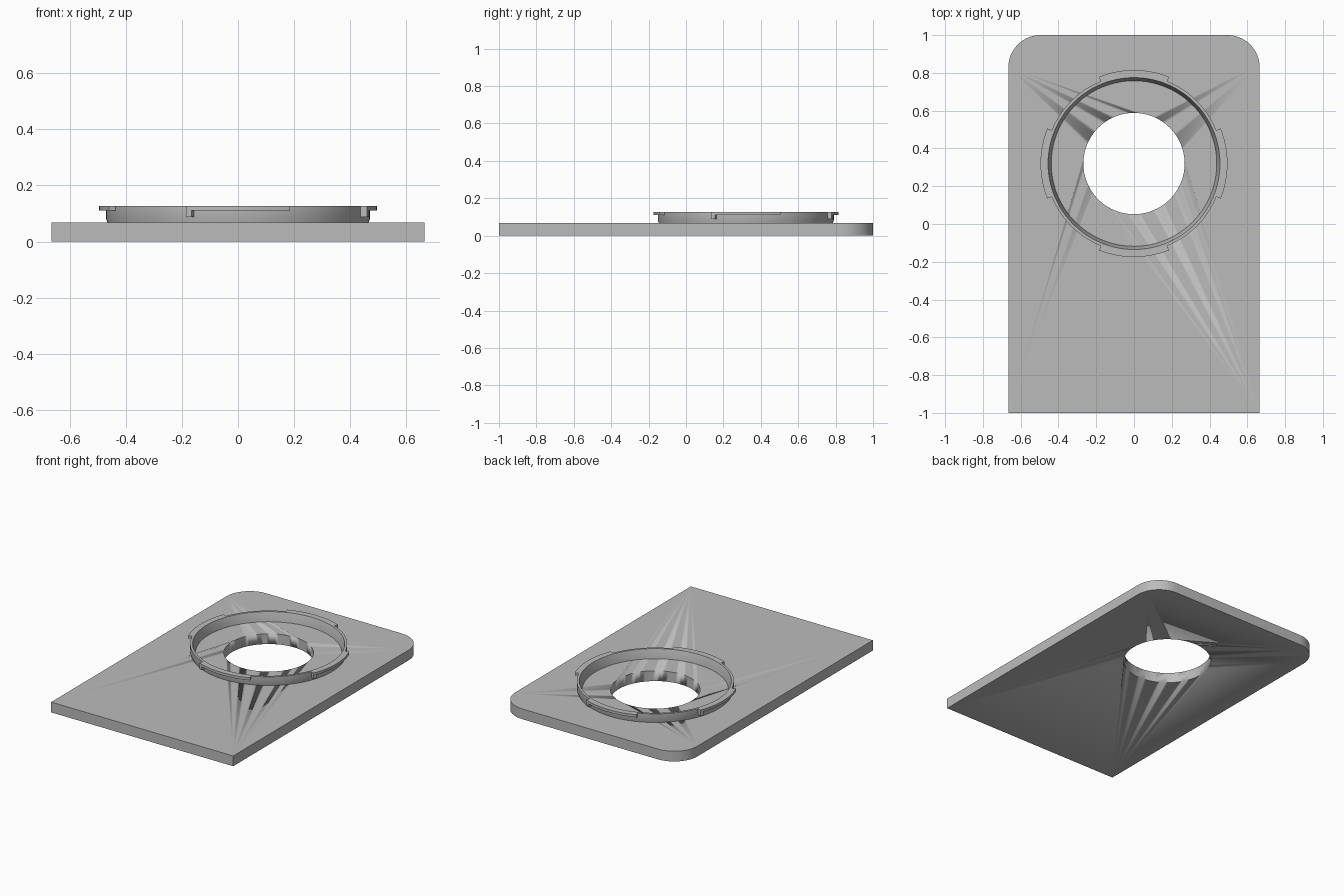
import bpy, bmesh, math

if "Cube" in bpy.data.objects:
    bpy.data.objects.remove(bpy.data.objects["Cube"], do_unlink=True)

CY = 0.32            # centre of the mount
PLATE_TOP = 0.068
RIM_TOP = 0.127

grey = bpy.data.materials.new("plain grey")
grey.use_nodes = True
colour = (0.5, 0.5, 0.5, 1)
grey.diffuse_color = colour
grey.node_tree.nodes["Principled BSDF"].inputs["Base Color"].default_value = colour


def finish(bm, name, angle=30):
    bmesh.ops.recalc_face_normals(bm, faces=bm.faces)
    mesh = bpy.data.meshes.new(name)
    bm.to_mesh(mesh)
    bm.free()
    obj = bpy.data.objects.new(name, mesh)
    bpy.context.collection.objects.link(obj)
    mesh.materials.append(grey)
    bpy.ops.object.select_all(action="DESELECT")
    obj.select_set(True)
    bpy.context.view_layer.objects.active = obj
    bpy.ops.object.shade_smooth_by_angle(angle=math.radians(angle))
    return obj


def arc(cx, cy, r, start, end, steps):
    return [(cx + r * math.cos(math.radians(start + (end - start) * i / steps)),
             cy + r * math.sin(math.radians(start + (end - start) * i / steps)))
            for i in range(steps + 1)]


def prism(outline, z0, z1):
    bm = bmesh.new()
    face = bm.faces.new([bm.verts.new((x, y, z0)) for x, y in outline])
    top = bmesh.ops.extrude_face_region(bm, geom=[face])["geom"]
    bmesh.ops.translate(bm, vec=(0, 0, z1 - z0),
                        verts=[v for v in top if isinstance(v, bmesh.types.BMVert)])
    return bm


# Base plate: square front corners, rounded back corners, round opening
W, R = 0.665, 0.17
outline = [(-W, -1), (W, -1)]
outline += arc(W - R, 1 - R, R, 0, 90, 16) + arc(R - W, 1 - R, R, 90, 180, 16)
plate = finish(prism(outline, 0, PLATE_TOP), "base_plate")
cutter = finish(prism(arc(0, CY, 0.268, 0, 360, 96)[:-1], -0.1, 0.2), "opening_cutter")
cutter.hide_render = True
cut = plate.modifiers.new("opening", "BOOLEAN")
cut.operation = "DIFFERENCE"
cut.solver = "EXACT"
cut.object = cutter
bpy.context.view_layer.objects.active = plate
bpy.ops.object.modifier_apply(modifier=cut.name)
bpy.data.objects.remove(cutter, do_unlink=True)

# Mount ring: lathed wall with a slightly flared inside
bm = bmesh.new()
profile = [(0.438, PLATE_TOP - 0.004), (0.438, PLATE_TOP), (0.455, RIM_TOP),
           (0.47, RIM_TOP), (0.47, 0.08), (0.465, PLATE_TOP), (0.465, PLATE_TOP - 0.004)]
verts = [bm.verts.new((r, CY, z)) for r, z in profile]
edges = [bm.edges.new((a, b)) for a, b in zip(verts, verts[1:] + verts[:1])]
bmesh.ops.spin(bm, geom=verts + edges, cent=(0, CY, 0), axis=(0, 0, 1),
               angle=math.tau, steps=128, use_merge=True)
bmesh.ops.remove_doubles(bm, verts=bm.verts, dist=0.0001)
finish(bm, "mount_ring")


# Bayonet tabs, each with a stop block at its clockwise end
def sector(name, start, end, z0, z1):
    outline = arc(0, CY, 0.495, start, end, 16) + arc(0, CY, 0.467, end, start, 16)
    finish(prism(outline, z0, z1), name)


for side, mid in (("left", 0), ("back", 90), ("right", 180), ("front", 270)):
    sector(side + "_tab", mid - 22, mid + 22, 0.11, RIM_TOP)
    sector(side + "_stop", mid - 22, mid - 19.5, 0.088, 0.11)
